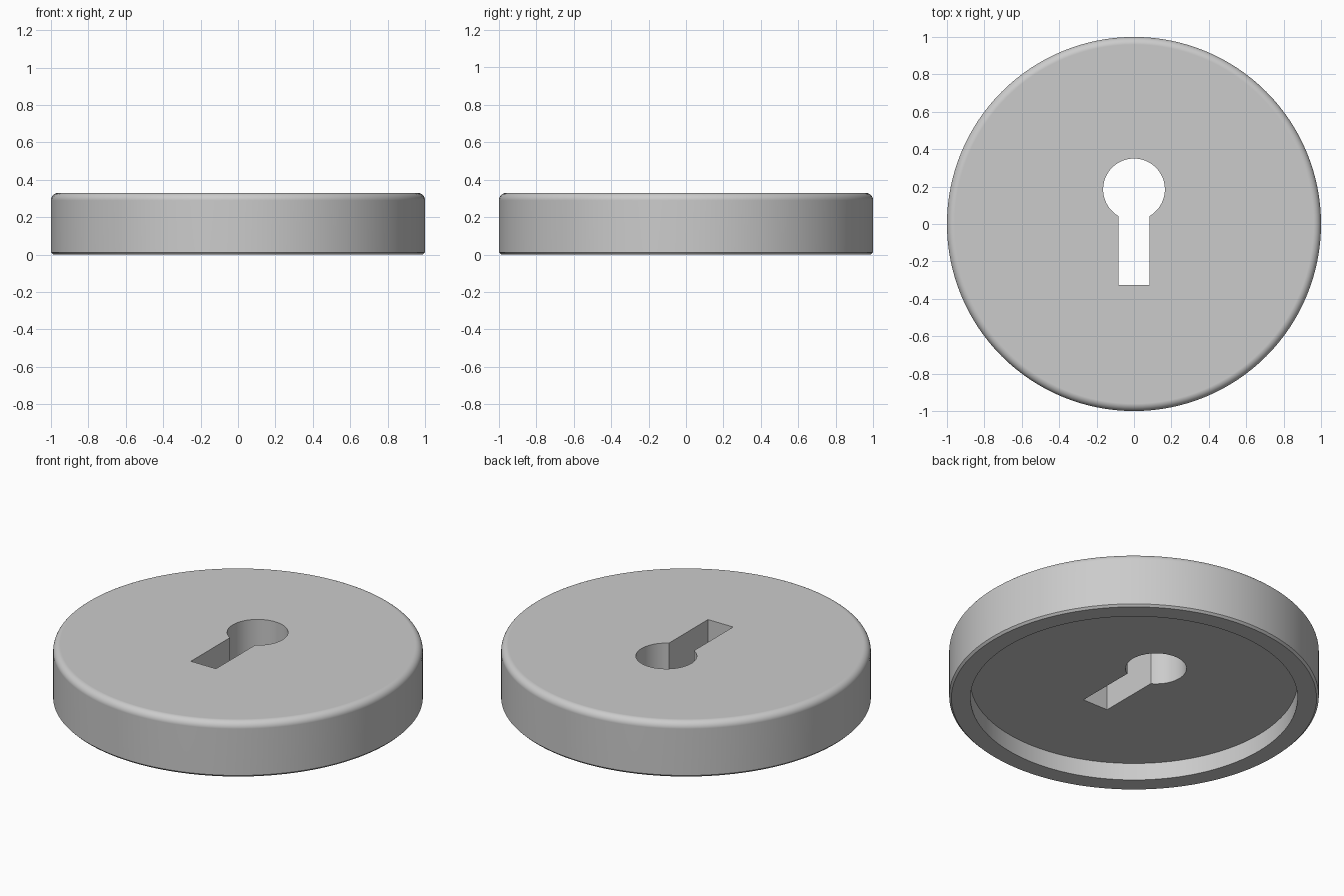
import bpy, bmesh, math

if "Cube" in bpy.data.objects:
    bpy.data.objects.remove(bpy.data.objects["Cube"])

SEGMENTS = 128
HEIGHT = 0.33
FILLET = 0.04        # rounded top edge
CHAMFER = 0.012      # small bevel on the bottom edge
RECESS_R, RECESS_D = 0.885, 0.103
HOLE_R, HOLE_Y = 0.165, 0.185
SLOT_HALF, SLOT_END = 0.083, -0.326


def make_object(name, bm):
    bmesh.ops.recalc_face_normals(bm, faces=bm.faces)
    mesh = bpy.data.meshes.new(name)
    bm.to_mesh(mesh)
    bm.free()
    obj = bpy.data.objects.new(name, mesh)
    bpy.context.collection.objects.link(obj)
    return obj


def lathe(name, profile):
    """Spin an (r, z) profile about z and cap both ends."""
    bm = bmesh.new()
    rings = []
    for r, z in profile:
        angles = [2 * math.pi * i / SEGMENTS for i in range(SEGMENTS)]
        rings.append([bm.verts.new((r * math.cos(a), r * math.sin(a), z)) for a in angles])
    for low, high in zip(rings, rings[1:]):
        for i in range(SEGMENTS):
            j = (i + 1) % SEGMENTS
            bm.faces.new((low[i], low[j], high[j], high[i]))
    bm.faces.new(rings[0])
    bm.faces.new(rings[-1])
    return make_object(name, bm)


def prism(name, outline, z0, z1):
    bm = bmesh.new()
    face = bm.faces.new([bm.verts.new((x, y, z0)) for x, y in outline])
    top = bmesh.ops.extrude_face_region(bm, geom=[face])["geom"]
    bmesh.ops.translate(bm, vec=(0, 0, z1 - z0),
                        verts=[v for v in top if isinstance(v, bmesh.types.BMVert)])
    return make_object(name, bm)


# Round cover: recessed underside, bevelled bottom edge, rounded top edge
profile = [(RECESS_R, RECESS_D), (RECESS_R, 0), (1 - CHAMFER, 0), (1, CHAMFER)]
for k in range(9):
    a = math.pi / 2 * k / 8
    profile.append((1 - FILLET + FILLET * math.cos(a), HEIGHT - FILLET + FILLET * math.sin(a)))
cover = lathe("keyhole_cover", profile)

# Keyhole outline: straight slot plus the arc above it
start = -math.acos(SLOT_HALF / HOLE_R)
outline = [(-SLOT_HALF, SLOT_END), (SLOT_HALF, SLOT_END)]
for k in range(49):
    a = start + (math.pi - 2 * start) * k / 48
    outline.append((HOLE_R * math.cos(a), HOLE_Y + HOLE_R * math.sin(a)))
cutter = prism("keyhole_cutter", outline, -0.2, HEIGHT + 0.2)
cutter.hide_render = True

# Cut the keyhole through the cover
bpy.context.view_layer.objects.active = cover
cover.select_set(True)
cut = cover.modifiers.new("keyhole", "BOOLEAN")
cut.operation = "DIFFERENCE"
cut.solver = "EXACT"
cut.object = cutter
bpy.ops.object.modifier_apply(modifier=cut.name)
bpy.data.objects.remove(cutter, do_unlink=True)

# Smooth round surfaces, crisp edges, flat-looking faces
bpy.ops.object.shade_smooth_by_angle(angle=math.radians(30))
normals = cover.modifiers.new("flat_face_normals", "WEIGHTED_NORMAL")
normals.keep_sharp = True
